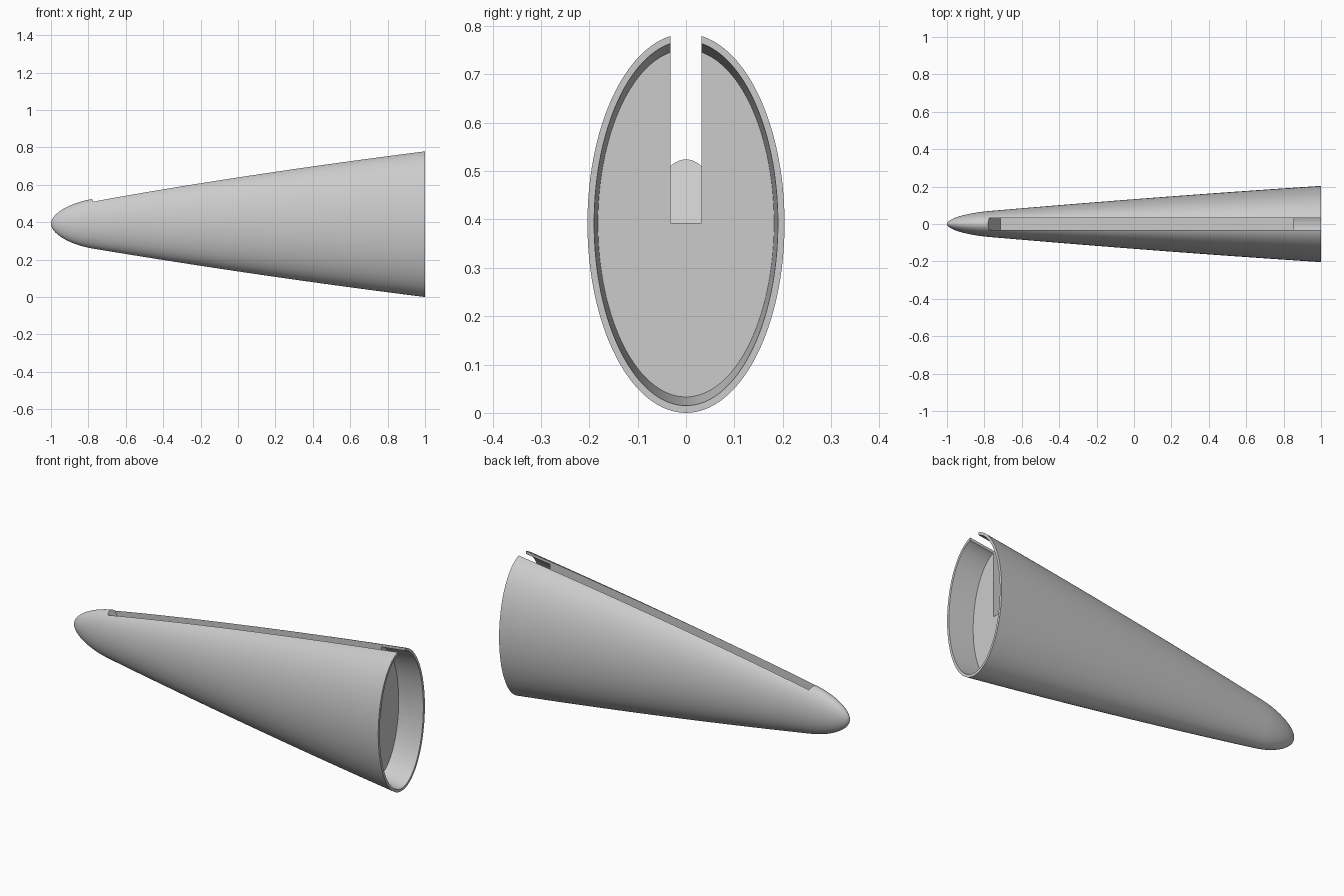
import bpy
import bmesh
import math

cube = bpy.data.objects.get("Cube")
if cube:
    bpy.data.objects.remove(cube, do_unlink=True)

CENTRE_Z = 0.392
WIDTH_RATIO = 0.52
SEGMENTS = 128
NOSE = 0.225

grey = bpy.data.materials.new("light grey")
grey.use_nodes = True
grey.diffuse_color = (0.6, 0.6, 0.6, 1)
grey.node_tree.nodes["Principled BSDF"].inputs["Base Color"].default_value = (0.6, 0.6, 0.6, 1)


def half_height(t):
    """Half height of the fairing at distance t behind its tip."""
    if t < NOSE:
        s = t / NOSE
        return 0.096 * math.sqrt(max(0, 1 - (1 - s) ** 2)) + 0.037 * s
    t -= NOSE
    return 0.133 + 0.1663 * t - 0.0115 * t * t


def make_object(name, bm):
    bmesh.ops.recalc_face_normals(bm, faces=bm.faces)
    mesh = bpy.data.meshes.new(name)
    bm.to_mesh(mesh)
    bm.free()
    mesh.materials.append(grey)
    obj = bpy.data.objects.new(name, mesh)
    bpy.context.collection.objects.link(obj)
    return obj


def loft(name, sections, tip=None):
    """Skin elliptical sections given as (x, half width, half height)."""
    bm = bmesh.new()
    rings = []
    for x, ry, rz in sections:
        angles = [2 * math.pi * i / SEGMENTS for i in range(SEGMENTS)]
        rings.append([bm.verts.new((x, ry * math.cos(a), CENTRE_Z + rz * math.sin(a)))
                      for a in angles])
    for a, b in zip(rings, rings[1:]):
        for i in range(SEGMENTS):
            j = (i + 1) % SEGMENTS
            bm.faces.new((a[i], a[j], b[j], b[i]))
    bm.faces.new(rings[-1])
    if tip is None:
        bm.faces.new(rings[0])
    else:
        point = bm.verts.new((tip, 0, CENTRE_Z))
        for i in range(SEGMENTS):
            bm.faces.new((point, rings[0][i], rings[0][(i + 1) % SEGMENTS]))
    return make_object(name, bm)


def cut(obj, cutter):
    cutter.hide_render = True
    mod = obj.modifiers.new("cut", "BOOLEAN")
    mod.operation = "DIFFERENCE"
    mod.solver = "EXACT"
    mod.object = cutter
    bpy.ops.object.select_all(action="DESELECT")
    bpy.context.view_layer.objects.active = obj
    obj.select_set(True)
    bpy.ops.object.modifier_apply(modifier=mod.name)
    bpy.data.objects.remove(cutter, do_unlink=True)


# Fairing body: rounded nose, then a long gently curved taper
stations = [NOSE * (1 - math.cos(math.pi / 2 * i / 14)) for i in range(1, 15)]
stations += [NOSE + (2 - NOSE) * i / 16 for i in range(1, 17)]
body = loft("fairing_body",
            [(t - 1, WIDTH_RATIO * half_height(t), half_height(t)) for t in stations], tip=-1)

# Shallow recess in the wide end
cut(body, loft("recess_cutter", [(0.855, 0.182, 0.359), (1, 0.19, 0.377), (1.1, 0.1955, 0.389)]))

# Slot along the top with a sloping front end
bm = bmesh.new()
outline = [(-0.715, 0.393), (1.2, 0.393), (1.2, 0.9), (-0.969, 0.9)]
sides = [[bm.verts.new((x, y, z)) for x, z in outline] for y in (-0.032, 0.032)]
bm.faces.new(sides[0])
bm.faces.new(sides[1])
for i in range(4):
    j = (i + 1) % 4
    bm.faces.new((sides[0][i], sides[0][j], sides[1][j], sides[1][i]))
cut(body, make_object("slot_cutter", bm))

bpy.ops.object.shade_smooth_by_angle(angle=math.radians(30))
